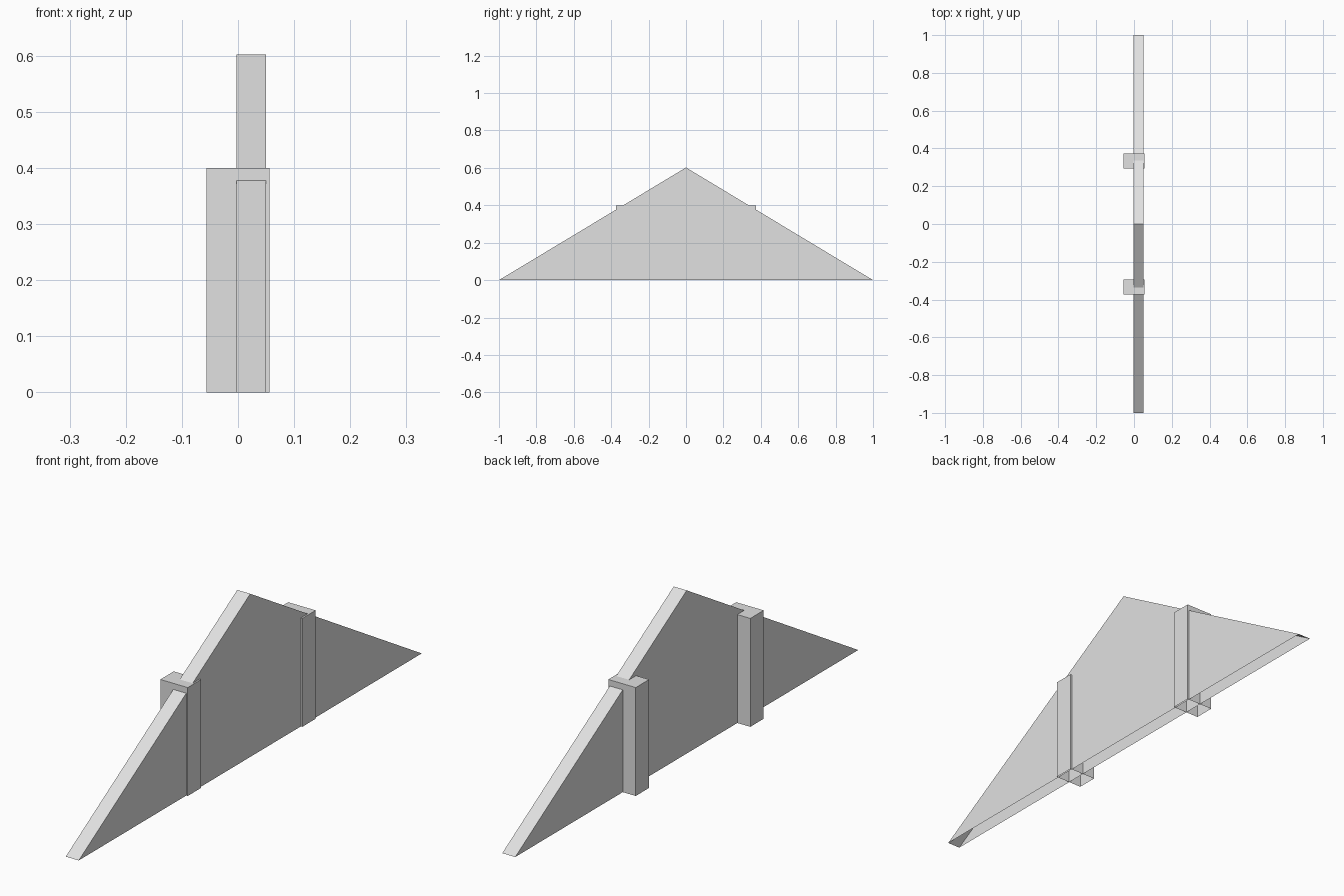
import bpy
import bmesh
from mathutils import Vector

cube = bpy.data.objects.get("Cube")
if cube:
    bpy.data.objects.remove(cube, do_unlink=True)

# One plain grey for every part
grey = bpy.data.materials.new("light_grey")
grey.use_nodes = True
colour = (0.75, 0.75, 0.75, 1)
grey.diffuse_color = colour
grey.node_tree.nodes["Principled BSDF"].inputs["Base Color"].default_value = colour


def extruded_part(name, profile, x_min, x_max):
    """Extrude a y-z profile along x, leaving the underside open."""
    bm = bmesh.new()
    face = bm.faces.new([bm.verts.new((x_min, y, z)) for y, z in profile])
    extruded = bmesh.ops.extrude_face_region(bm, geom=[face], use_keep_orig=True)
    moved = [v for v in extruded["geom"] if isinstance(v, bmesh.types.BMVert)]
    bmesh.ops.translate(bm, verts=moved, vec=Vector((x_max - x_min, 0, 0)))
    bmesh.ops.recalc_face_normals(bm, faces=bm.faces)
    bottom = [f for f in bm.faces if all(v.co.z < 0.001 for v in f.verts)]
    bmesh.ops.delete(bm, geom=bottom, context="FACES_ONLY")
    mesh = bpy.data.meshes.new(name)
    bm.to_mesh(mesh)
    bm.free()
    mesh.materials.append(grey)
    obj = bpy.data.objects.new(name, mesh)
    bpy.context.collection.objects.link(obj)


# Triangular gable wall
extruded_part("gable_wall", [(-1, 0), (1, 0), (0, 0.602)], -0.003, 0.05)

# Two square-topped posts running through the wall
half_width = 0.039
for name, y in (("front_post", -0.334), ("back_post", 0.334)):
    low, high = y - half_width, y + half_width
    extruded_part(name, [(low, 0), (high, 0), (high, 0.4), (low, 0.4)], -0.056, 0.056)
